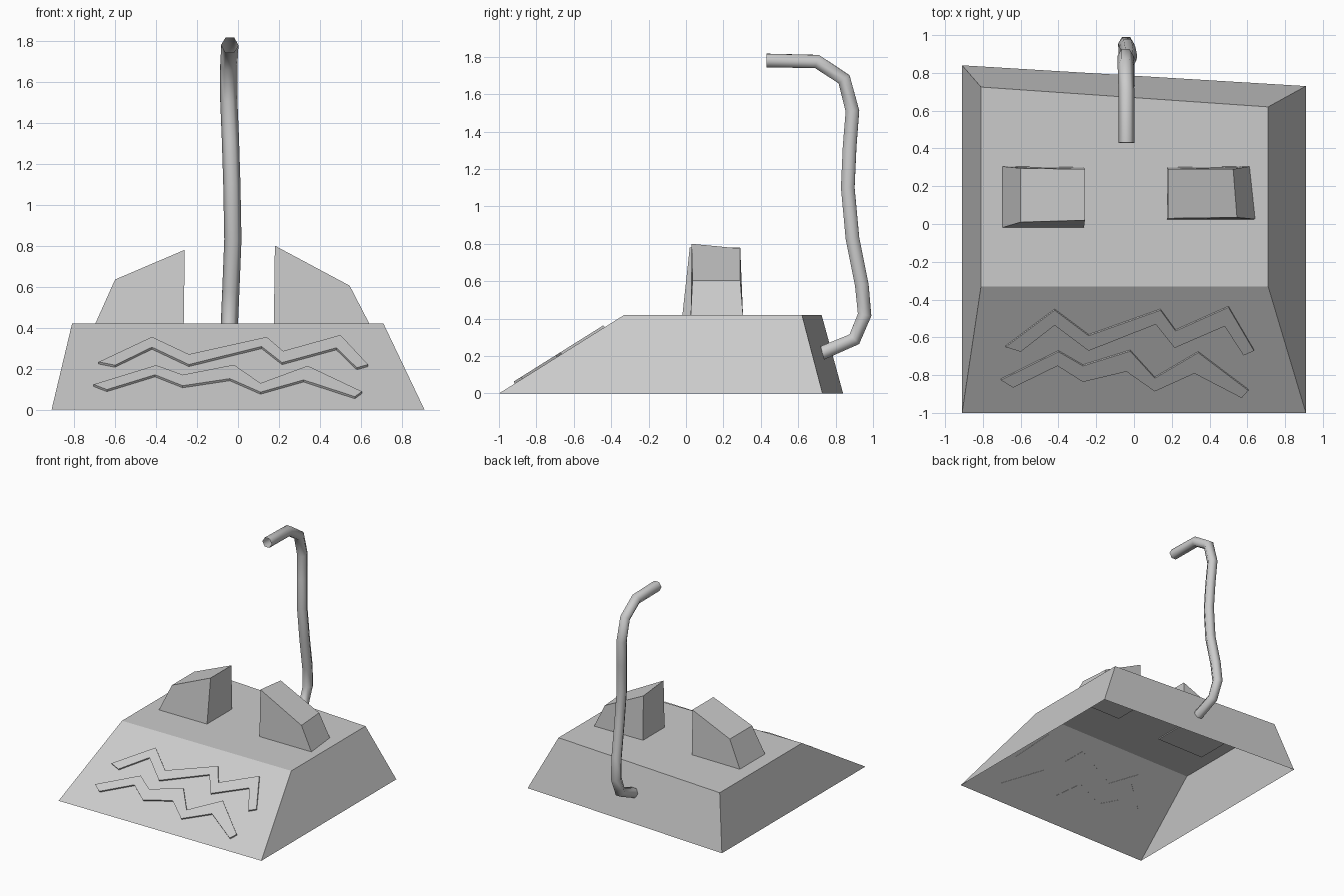
import bpy
import bmesh
from mathutils import Vector

if "Cube" in bpy.data.objects:
    bpy.data.objects.remove(bpy.data.objects["Cube"])


def add_mesh(name, verts, faces):
    mesh = bpy.data.meshes.new(name)
    mesh.from_pydata(verts, [], faces)
    bm = bmesh.new()
    bm.from_mesh(mesh)
    bmesh.ops.recalc_face_normals(bm, faces=bm.faces)
    bm.to_mesh(mesh)
    bm.free()
    obj = bpy.data.objects.new(name, mesh)
    bpy.context.collection.objects.link(obj)
    return obj


def loft(name, ring_a, ring_b, cap_a=True, cap_b=True):
    """Solid between two matching outlines."""
    n = len(ring_a)
    faces = [(i, (i + 1) % n, n + (i + 1) % n, n + i) for i in range(n)]
    if cap_a:
        faces.append(tuple(range(n)))
    if cap_b:
        faces.append(tuple(range(n, 2 * n)))
    return add_mesh(name, list(ring_a) + list(ring_b), faces)


# Sloped housing, open underneath
TOP = 0.42
loft("housing",
     [(-0.91, -1, 0), (0.91, -1, 0), (0.91, 0.73, 0), (-0.91, 0.84, 0)],
     [(-0.81, -0.33, TOP), (0.71, -0.33, TOP), (0.71, 0.62, TOP), (-0.81, 0.725, TOP)],
     cap_a=False)

# Two wedge blocks, front outline to back outline
loft("left_block",
     [(-0.70, -0.02, 0.412), (-0.60, 0.01, 0.635), (-0.26, 0.02, 0.78), (-0.265, -0.02, 0.412)],
     [(-0.70, 0.305, 0.412), (-0.60, 0.295, 0.635), (-0.26, 0.29, 0.78), (-0.265, 0.30, 0.412)])
loft("right_block",
     [(0.645, 0.025, 0.412), (0.545, 0.035, 0.605), (0.18, 0.03, 0.80), (0.175, 0.025, 0.412)],
     [(0.615, 0.305, 0.412), (0.525, 0.29, 0.605), (0.18, 0.29, 0.775), (0.175, 0.30, 0.412)])

# Raised zigzag strips on the front slope
slope = TOP / 0.67
normal = Vector((0, -slope, 1)).normalized()


def strip(name, outline):
    on_slope = [Vector((x, y, (y + 1) * slope)) for x, y in outline]
    loft(name, [p - normal * 0.002 for p in on_slope], [p + normal * 0.012 for p in on_slope])


strip("upper_zigzag",
      [(-0.68, -0.645), (-0.42, -0.45), (-0.24, -0.585), (0.14, -0.45), (0.22, -0.56),
       (0.50, -0.435), (0.635, -0.665), (0.58, -0.69), (0.48, -0.535), (0.215, -0.65),
       (0.115, -0.525), (-0.24, -0.665), (-0.42, -0.53), (-0.60, -0.67)])
strip("lower_zigzag",
      [(-0.705, -0.82), (-0.40, -0.67), (-0.27, -0.745), (-0.02, -0.667), (0.11, -0.81),
       (0.34, -0.675), (0.605, -0.875), (0.57, -0.915), (0.32, -0.745 - 0.04), (0.11, -0.88),
       (-0.04, -0.74 - 0.035), (-0.27, -0.83), (-0.405, -0.745), (-0.64, -0.86)])

# Bent pipe rising from the back wall, open ends
path = [(-0.04, 0.725, 0.215), (-0.04, 0.90, 0.29), (-0.042, 0.955, 0.42), (-0.035, 0.94, 0.58),
        (-0.025, 0.89, 0.83), (-0.03, 0.865, 1.10), (-0.037, 0.875, 1.32), (-0.045, 0.89, 1.51),
        (-0.045, 0.845, 1.68), (-0.04, 0.70, 1.775), (-0.04, 0.43, 1.78)]
curve = bpy.data.curves.new("pipe", 'CURVE')
curve.dimensions = '3D'
curve.bevel_depth = 0.042
curve.bevel_resolution = 1
spline = curve.splines.new('POLY')
spline.points.add(len(path) - 1)
for point, co in zip(spline.points, path):
    point.co = (*co, 1)
pipe = bpy.data.objects.new("pipe", curve)
bpy.context.collection.objects.link(pipe)
bpy.context.view_layer.objects.active = pipe
pipe.select_set(True)
bpy.ops.object.convert(target='MESH')
bpy.ops.object.shade_smooth()
